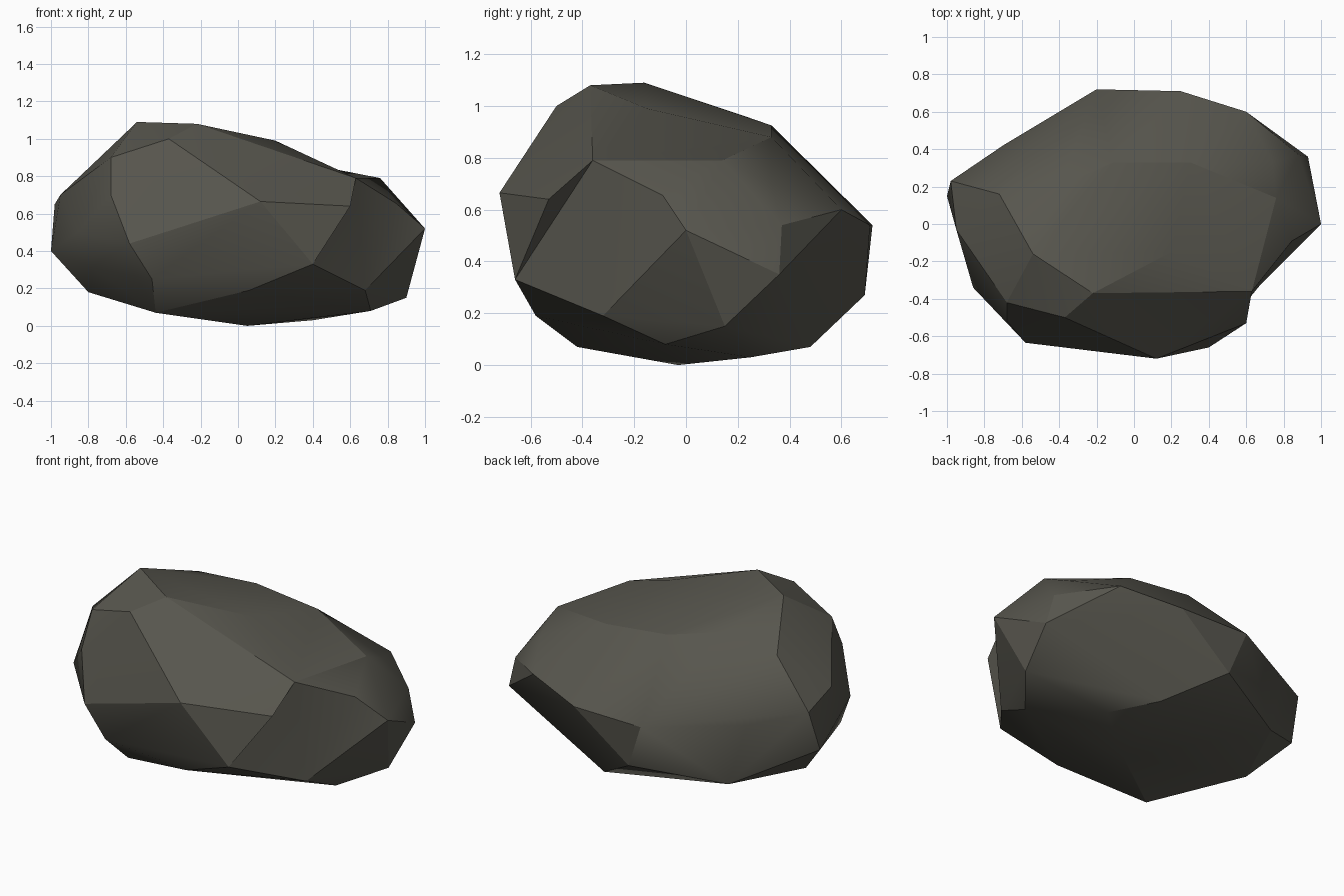
import bpy, bmesh, math
from mathutils import Vector
from mathutils.bvhtree import BVHTree

if "Cube" in bpy.data.objects:
    bpy.data.objects.remove(bpy.data.objects["Cube"])

# Corner points of the boulder, grouped by region
crown = [(-.37, -.5, 1.0), (-.22, -.37, 1.08), (.2, -.15, .99), (-.54, -.16, 1.09),
         (-.72, .16, .9), (-.68, -.42, .9), (-.4, .2, .97), (-.11, .33, .925),
         (.3, .33, .88)]
front = [(.12, -.72, .665), (.6, -.53, .64), (.63, -.36, .79), (.4, -.66, .33),
         (.06, -.58, .19), (-.46, -.61, .25), (-.58, -.635, .44), (-.68, -.52, .7)]
left = [(-.98, .23, .65), (-.95, -.03, .7), (-.86, -.34, .5), (-1, .15, .4),
        (-.78, -.36, .31), (-.8, .0, .18)]
right = [(.845, -.09, .655), (1, 0, .52), (.93, .36, .35), (.9, .15, .15),
         (.76, .14, .79), (.74, .33, .7), (.68, -.32, .19)]
back = [(-.2, .72, .54), (.25, .71, .54), (.6, .6, .6), (.88, .37, .54),
        (-.7, .42, .57), (-.1, .69, .27), (-.6, .45, .2)]
base = [(.71, -.08, .08), (.21, .48, .07), (.4, .25, .03),
        (.05, -.03, 0), (-.44, -.42, .07)]

# Wrap the corners in a faceted shell
bm = bmesh.new()
for region in (crown, front, left, right, back, base):
    for p in region:
        bm.verts.new(p)
bmesh.ops.convex_hull(bm, input=bm.verts[:])
loose = [v for v in bm.verts if not v.link_faces]
dents = [v.co.copy() for v in loose]
bmesh.ops.delete(bm, geom=loose, context='VERTS')

# Push shallow dents in at corners that lie just below the shell
for p in dents:
    bm.faces.ensure_lookup_table()
    hit, normal, index, dist = BVHTree.FromBMesh(bm).find_nearest(p)
    if dist < .12:
        made = bmesh.ops.poke(bm, faces=[bm.faces[index]])
        made["verts"][0].co = p


def corner(p):
    return min(bm.verts, key=lambda v: (v.co - Vector(p)).length)


def turn_edge(p, q):
    """Swap the diagonal between two corners, if it is there."""
    edge = bm.edges.get((corner(p), corner(q)))
    if edge:
        bmesh.ops.rotate_edges(bm, edges=[edge], use_ccw=False)


# Hollow the shoulder at the right end and the saddle on top
brow, lip, end = front[1], front[2], right[1]
for p in (end, right[2], right[3], base[0], right[6], right[0]):
    turn_edge(brow, p)
turn_edge(lip, end)
turn_edge(crown[2], right[4])
bmesh.ops.recalc_face_normals(bm, faces=bm.faces[:])

mesh = bpy.data.meshes.new("boulder")
bm.to_mesh(mesh)
bm.free()
boulder = bpy.data.objects.new("boulder", mesh)
bpy.context.collection.objects.link(boulder)

# One stone colour
stone = bpy.data.materials.new("dark olive stone")
stone.diffuse_color = (.095, .092, .075, 1)
stone.use_nodes = True
stone.node_tree.nodes["Principled BSDF"].inputs["Base Color"].default_value = stone.diffuse_color
mesh.materials.append(stone)

# Soft shading inside facet groups, crisp main edges
bpy.context.view_layer.objects.active = boulder
boulder.select_set(True)
bpy.ops.object.shade_smooth_by_angle(angle=math.radians(24))
